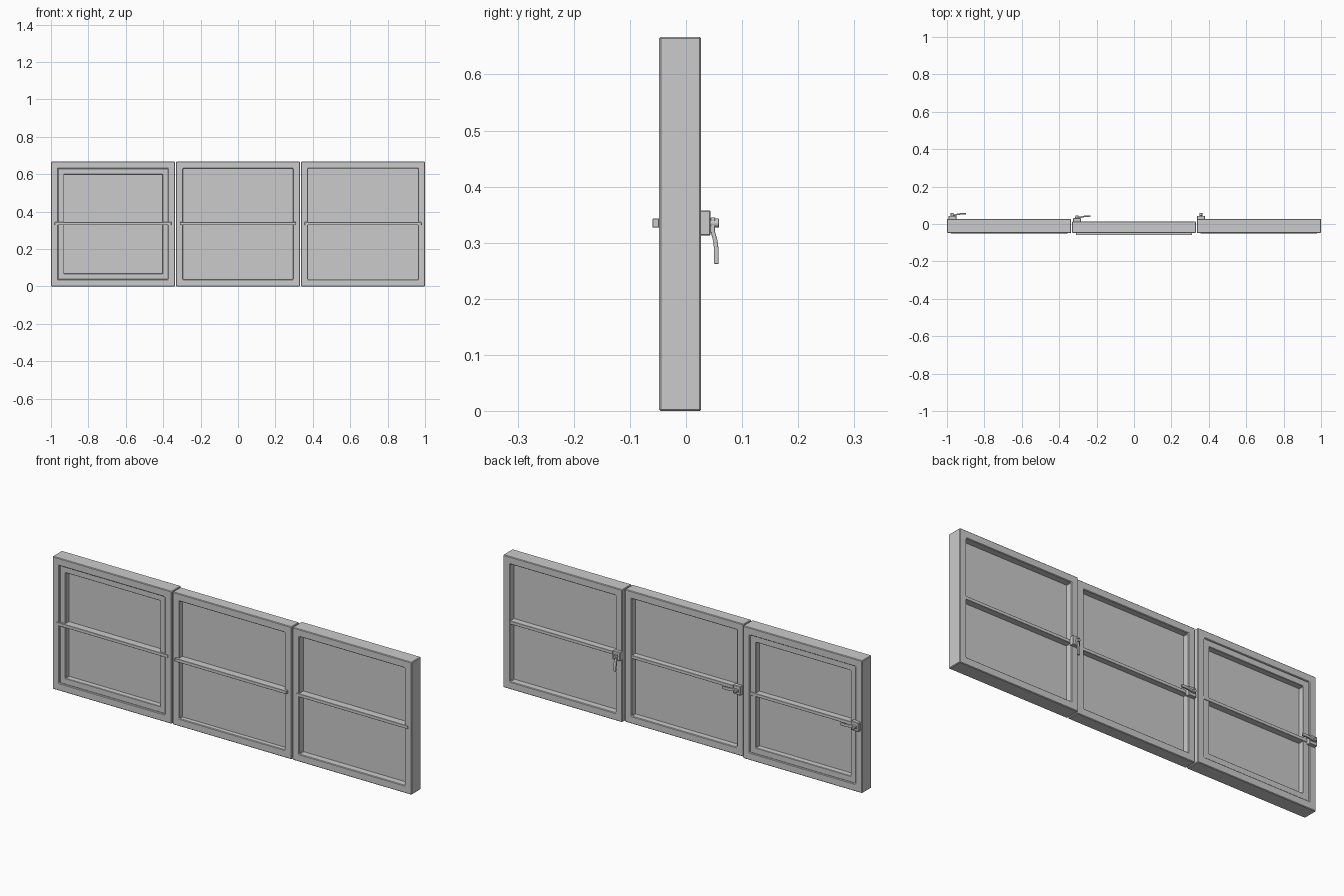
import bpy, bmesh, math
from mathutils import Matrix, Vector

if "Cube" in bpy.data.objects:
    bpy.data.objects.remove(bpy.data.objects["Cube"])

H = 0.667
MID = 0.335


def finish(name, bm, bevel=0.0, segments=1):
    bmesh.ops.recalc_face_normals(bm, faces=bm.faces)
    me = bpy.data.meshes.new(name)
    bm.to_mesh(me)
    bm.free()
    ob = bpy.data.objects.new(name, me)
    bpy.context.collection.objects.link(ob)
    if bevel:
        m = ob.modifiers.new("bevel", 'BEVEL')
        m.width, m.segments = bevel, segments
        m.limit_method = 'ANGLE'
    return ob


def box(name, x0, x1, y0, y1, z0, z1, bevel=0.0):
    bm = bmesh.new()
    bmesh.ops.create_cube(bm, size=1)
    bmesh.ops.scale(bm, vec=(x1 - x0, y1 - y0, z1 - z0), verts=bm.verts)
    bmesh.ops.translate(bm, vec=((x0 + x1) / 2, (y0 + y1) / 2, (z0 + z1) / 2), verts=bm.verts)
    return finish(name, bm, bevel)


def frame(name, x0, x1, z0, z1, w, y0, y1, bevel):
    # rectangular ring: four corner loops joined into a closed tube
    bm = bmesh.new()
    loops = []
    for d, y in ((0, y0), (w, y0), (w, y1), (0, y1)):
        loops.append([bm.verts.new((x, y, z)) for x, z in
                      ((x0 + d, z0 + d), (x1 - d, z0 + d), (x1 - d, z1 - d), (x0 + d, z1 - d))])
    for i in range(4):
        a, b = loops[i], loops[(i + 1) % 4]
        for j in range(4):
            k = (j + 1) % 4
            bm.faces.new((a[j], a[k], b[k], b[j]))
    return finish(name, bm, bevel)


def handle(name, x, back, angle):
    # mounting block
    box(name + "_block", x - 0.02, x + 0.022, back - 0.004, back + 0.017, 0.313, 0.358, 0.002)
    place = Matrix.Translation((x, back, MID)) @ Matrix.Rotation(angle, 4, 'Y')
    # cranked lever, hanging down before rotation
    path = [(0.010, 0.021), (-0.016, 0.021), (-0.030, 0.025), (-0.046, 0.027), (-0.073, 0.027)]
    t = 0.004
    prof = [(z, y + t) for z, y in path] + [(z, y - t) for z, y in reversed(path)]
    bm = bmesh.new()
    f = bm.faces.new([bm.verts.new((-0.007, y, z)) for z, y in prof])
    new = bmesh.ops.extrude_face_region(bm, geom=[f])["geom"]
    bmesh.ops.translate(bm, vec=(0.014, 0, 0), verts=[v for v in new if isinstance(v, bmesh.types.BMVert)])
    bmesh.ops.transform(bm, matrix=place, verts=bm.verts)
    finish(name + "_lever", bm, 0.0015, 2)
    # round pivot
    bm = bmesh.new()
    bmesh.ops.create_cone(bm, cap_ends=True, segments=20, radius1=0.008, radius2=0.008, depth=0.018)
    bmesh.ops.transform(bm, matrix=place @ Matrix.Translation((0, 0.023, 0)) @ Matrix.Rotation(math.pi / 2, 4, 'X'),
                        verts=bm.verts)
    finish(name + "_pivot", bm, 0.001)


# name, x range, back face, glass depth, bar front, handle x, lever angle, inner sash
panels = [
    ("left", -1.0, -0.336, 0.027, -0.010, -0.050, -0.972, -math.pi / 2, True),
    ("middle", -0.331, 0.331, 0.014, -0.020, -0.060, -0.305, -math.pi / 2, False),
    ("right", 0.336, 1.0, 0.027, -0.010, -0.050, 0.357, 0.0, False),
]
FRONT, W, SASH = -0.048, 0.038, 0.031

for n, x0, x1, back, gy, bar, hx, ang, sash in panels:
    frame(n + "_frame", x0, x1, 0, H, W, FRONT, back, 0.003)
    inset = W
    if sash:
        # slightly recessed opening sash
        frame(n + "_sash", x0 + W - 0.001, x1 - W + 0.001, W - 0.001, H - W + 0.001,
              SASH, FRONT + 0.007, back - 0.005, 0.002)
        inset = W + SASH
    # pane
    e = inset - 0.004
    box(n + "_pane", x0 + e, x1 - e, gy - 0.003, gy + 0.003, e, H - e)
    # glazing bars, front and back
    box(n + "_front_bar", x0 + 0.02, x1 - 0.02, bar, gy, MID - 0.008, MID + 0.008, 0.001)
    box(n + "_back_bar", x0 + W - 0.004, x1 - W + 0.004, gy, back - 0.002, MID - 0.008, MID + 0.008, 0.001)
    handle(n + "_handle", hx, back, ang)

for ob in bpy.data.objects:
    if ob.name.endswith("_pivot") or ob.name.endswith("_lever"):
        bpy.context.view_layer.objects.active = ob
        for o in bpy.data.objects:
            o.select_set(o == ob)
        bpy.ops.object.shade_smooth_by_angle(angle=math.radians(40))
